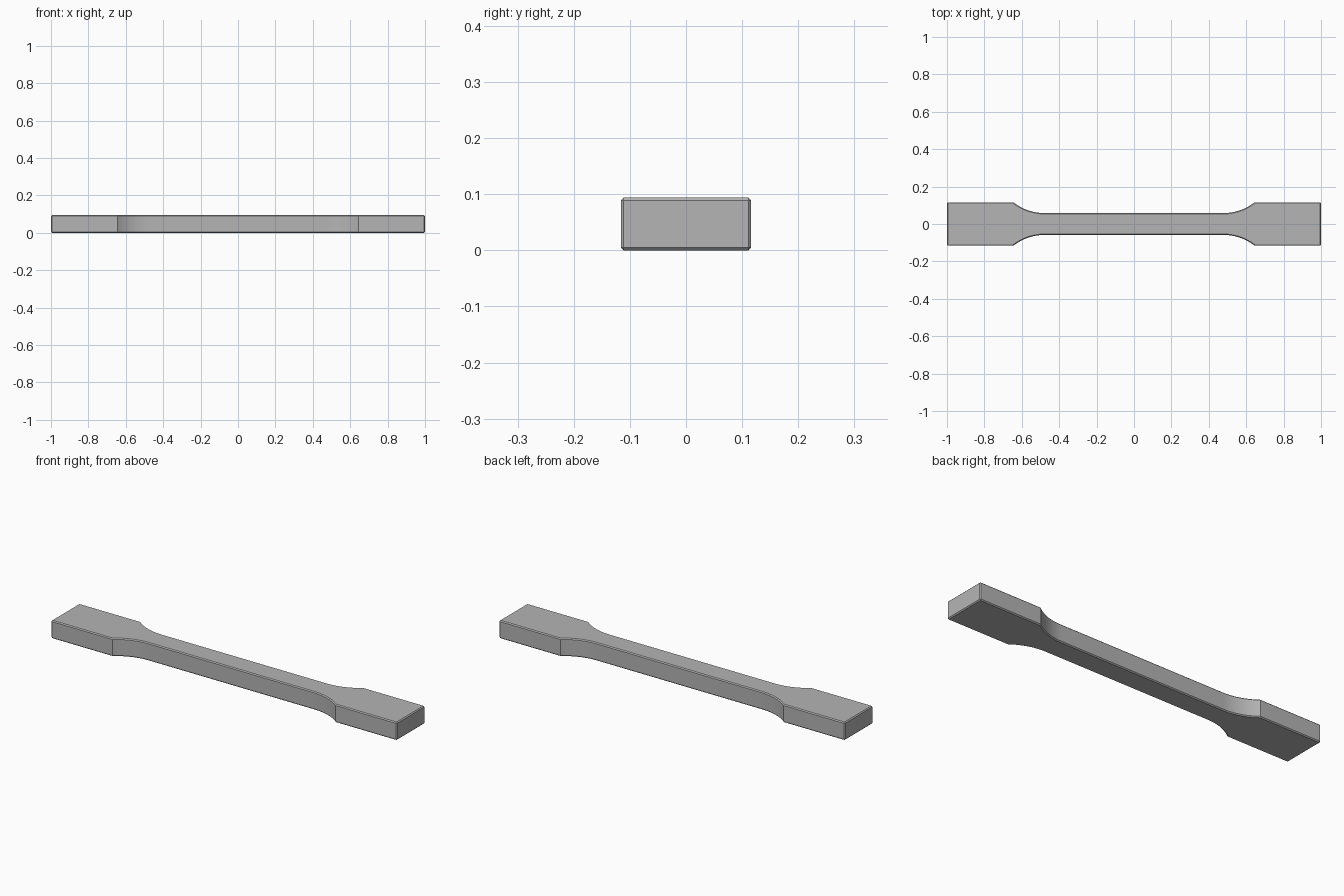
import bpy
import bmesh
import math

cube = bpy.data.objects.get("Cube")
if cube:
    bpy.data.objects.remove(cube, do_unlink=True)

HEIGHT = 0.094
GRIP_HALF, NECK_HALF = 0.116, 0.058   # half widths
SHOULDER_X, NECK_X = 0.645, 0.475     # ends of the curved shoulder
CHAMFER = 0.005
STEPS = 14

# Single grey material
grey = bpy.data.materials.new("plain_grey")
grey.use_nodes = True
colour = (0.46, 0.46, 0.46, 1)
grey.diffuse_color = colour
grey.node_tree.nodes["Principled BSDF"].inputs["Base Color"].default_value = colour

# Quarter outline: concave arc tangent to the neck, then the square grip
run, rise = SHOULDER_X - NECK_X, GRIP_HALF - NECK_HALF
radius = (run ** 2 + rise ** 2) / (2 * rise)
sweep = math.asin(run / radius)
quarter = []
for i in range(STEPS + 1):
    a = sweep * i / STEPS
    quarter.append((NECK_X + radius * math.sin(a),
                    NECK_HALF + radius * (1 - math.cos(a))))
quarter.append((1, GRIP_HALF))

# Mirror the quarter into a closed outline
half = quarter + [(x, -y) for x, y in reversed(quarter)]
outline = half + [(-x, -y) for x, y in half]

# Extrude the outline and chamfer its sharp edges
bm = bmesh.new()
base = bm.faces.new([bm.verts.new((x, y, 0)) for x, y in outline])
top = bmesh.ops.extrude_face_region(bm, geom=[base], use_keep_orig=True)
bmesh.ops.translate(bm, vec=(0, 0, HEIGHT),
                    verts=[g for g in top["geom"] if isinstance(g, bmesh.types.BMVert)])
bmesh.ops.recalc_face_normals(bm, faces=bm.faces)
sharp = [e for e in bm.edges if e.calc_face_angle(0) > math.radians(60)]
bmesh.ops.bevel(bm, geom=sharp, offset=CHAMFER, segments=1, affect='EDGES',
                clamp_overlap=True)
mesh = bpy.data.meshes.new("test_bar")
bm.to_mesh(mesh)
bm.free()
mesh.materials.append(grey)

bar = bpy.data.objects.new("test_bar", mesh)
bpy.context.collection.objects.link(bar)

# Smooth the shoulder arcs, keep the other edges crisp
bpy.ops.object.select_all(action='DESELECT')
bar.select_set(True)
bpy.context.view_layer.objects.active = bar
bpy.ops.object.shade_smooth_by_angle(angle=math.radians(25))
